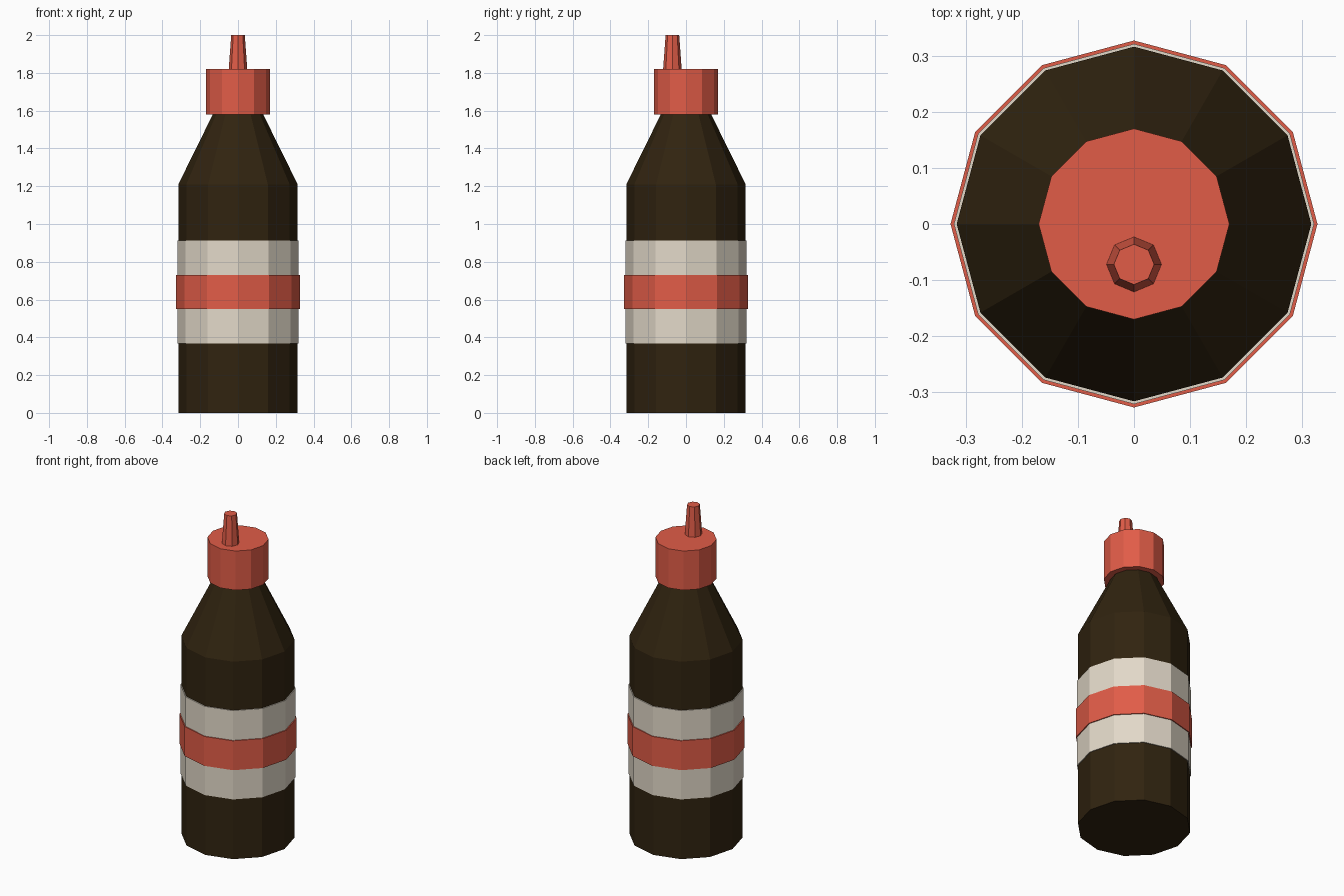
import bpy, bmesh, math

cube = bpy.data.objects.get("Cube")
if cube:
    bpy.data.objects.remove(cube, do_unlink=True)


def material(name, rgb):
    m = bpy.data.materials.new(name)
    m.use_nodes = True
    m.diffuse_color = (*rgb, 1)
    m.node_tree.nodes["Principled BSDF"].inputs["Base Color"].default_value = (*rgb, 1)
    return m


def lathe(name, profile, mat, sides=12, y=0.0, caps=True):
    """Flat-sided revolved part from (radius, height) points, bottom to top."""
    bm = bmesh.new()
    rings = []
    for r, z in profile:
        angles = [2 * math.pi * i / sides for i in range(sides)]
        rings.append([bm.verts.new((r * math.cos(a), r * math.sin(a), z)) for a in angles])
    for low, high in zip(rings, rings[1:]):
        for i in range(sides):
            j = (i + 1) % sides
            bm.faces.new((low[i], low[j], high[j], high[i]))
    if caps:
        bm.faces.new(rings[0][::-1])
        bm.faces.new(rings[-1])
    mesh = bpy.data.meshes.new(name)
    bm.to_mesh(mesh)
    bm.free()
    mesh.materials.append(mat)
    ob = bpy.data.objects.new(name, mesh)
    ob.location.y = y
    bpy.context.collection.objects.link(ob)
    return ob


def band(name, r, z0, z1, mat):
    """Open sleeve whose edges turn in to the bottle wall."""
    return lathe(name, [(BODY_R, z0), (r, z0), (r, z1), (BODY_R, z1)], mat, caps=False)


BODY_R = 0.316
dark = material("dark brown", (0.03, 0.017, 0.005))
red = material("warm red", (0.75, 0.108, 0.064))
cream = material("cream", (0.76, 0.69, 0.58))

# Bottle with tapered shoulder
lathe("bottle", [(BODY_R, 0), (BODY_R, 1.21), (0.131, 1.585)], dark)

# Label sleeve and its raised stripe
band("label", 0.321, 0.368, 0.912, cream)
band("label_stripe", 0.327, 0.55, 0.73, red)

# Cap and off-centre nozzle
lathe("cap", [(0.17, 1.58), (0.17, 1.82)], red)
lathe("nozzle", [(0.049, 1.82), (0.036, 2.0)], red, sides=8, y=-0.072)
